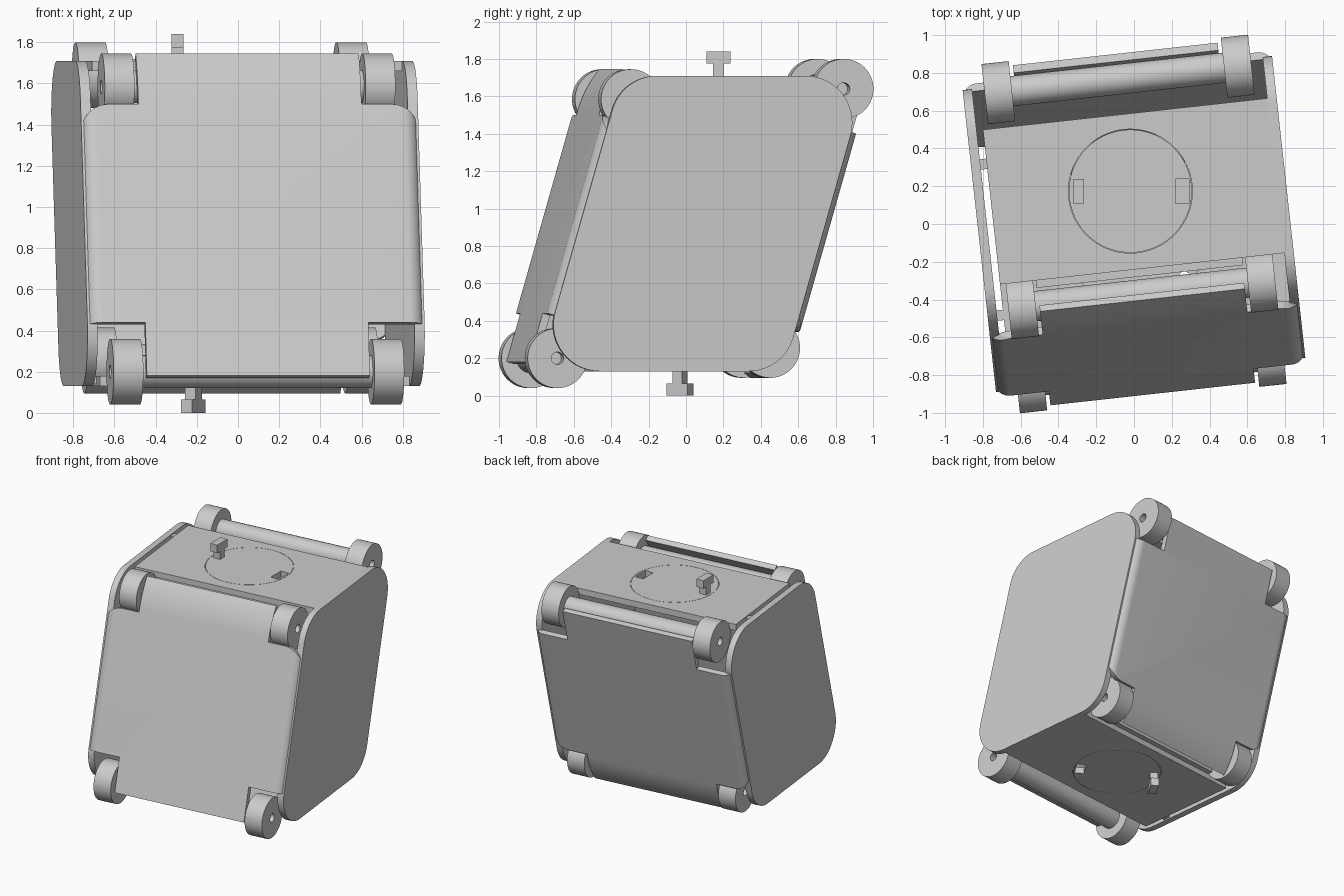
import bpy, bmesh, math
from mathutils import Matrix, Vector

old = bpy.data.objects.get("Cube")
if old:
    bpy.data.objects.remove(old, do_unlink=True)

grey = bpy.data.materials.new("light_grey")
grey.use_nodes = True
colour = (0.6, 0.6, 0.6, 1)
grey.diffuse_color = colour
grey.node_tree.nodes["Principled BSDF"].inputs["Base Color"].default_value = colour

TURN = math.radians(6.3)           # whole box is turned about z
LOW = Vector((0, -0.77, -0.72))    # lower front hinge
HIGH = Vector((0, -0.375, 0.665))  # upper front hinge
SPAN = (HIGH - LOW).length
LEAN = math.atan2(HIGH.y - LOW.y, HIGH.z - LOW.z)
BASE = Matrix.Translation((0, 0, 0.92)) @ Matrix.Rotation(TURN, 4, 'Z')
FLIP = Matrix.Rotation(math.pi, 4, 'X')
PANEL = Matrix.Translation(LOW) @ Matrix.Rotation(-LEAN, 4, 'X')
parts = []


def prism(name, pts, a, b, axis, keep=True):
    """Extrude a 2D outline from a to b along an axis."""
    place = {'x': lambda p, h: (h, p[0], p[1]),
             'y': lambda p, h: (p[0], h, p[1]),
             'z': lambda p, h: (p[0], p[1], h)}[axis]
    bm = bmesh.new()
    rings = [[bm.verts.new(place(p, h)) for p in pts] for h in (a, b)]
    for ring in rings:
        bm.faces.new(ring)
    n = len(pts)
    for i in range(n):
        j = (i + 1) % n
        bm.faces.new((rings[0][i], rings[0][j], rings[1][j], rings[1][i]))
    bmesh.ops.recalc_face_normals(bm, faces=bm.faces)
    mesh = bpy.data.meshes.new(name)
    bm.to_mesh(mesh)
    bm.free()
    mesh.materials.append(grey)
    obj = bpy.data.objects.new(name, mesh)
    bpy.context.collection.objects.link(obj)
    if keep:
        parts.append(obj)
    return obj


def rect(x0, x1, y0, y1):
    return [(x0, y0), (x1, y0), (x1, y1), (x0, y1)]


def circle(r, cy=0, n=64):
    return [(r * math.cos(2 * math.pi * i / n),
             cy + r * math.sin(2 * math.pi * i / n)) for i in range(n)]


def rounded(pts, radii, seg=10):
    """Fillet the corners of an outline."""
    out = []
    for i, p in enumerate(pts):
        p, r = Vector(p), radii[i]
        if not r:
            out.append(tuple(p))
            continue
        d0 = (Vector(pts[i - 1]) - p).normalized()
        d1 = (Vector(pts[(i + 1) % len(pts)]) - p).normalized()
        half_angle = math.acos(d0.dot(d1)) / 2
        centre = p + (d0 + d1).normalized() * r / math.sin(half_angle)
        start = p + d0 * r / math.tan(half_angle) - centre
        end = p + d1 * r / math.tan(half_angle) - centre
        sweep = math.atan2(start.x * end.y - start.y * end.x, start.dot(end))
        a0 = math.atan2(start.y, start.x)
        for k in range(seg + 1):
            a = a0 + sweep * k / seg
            out.append((centre.x + r * math.cos(a), centre.y + r * math.sin(a)))
    return out


def boolean(obj, cutter, op='DIFFERENCE'):
    cutter.hide_render = True
    mod = obj.modifiers.new("cut", 'BOOLEAN')
    mod.operation, mod.object, mod.solver = op, cutter, 'EXACT'
    bpy.context.view_layer.update()
    graph = bpy.context.evaluated_depsgraph_get()
    mesh = bpy.data.meshes.new_from_object(obj.evaluated_get(graph))
    obj.modifiers.clear()
    obj.data = mesh
    bpy.data.objects.remove(cutter, do_unlink=True)


def spin(pts, angle, cy):
    c, s = math.cos(angle), math.sin(angle)
    return [(c * x - s * y, cy + s * x + c * y) for x, y in pts]


def disc_set(name, angle):
    """Round insert with a slot and an opposite T-shaped hook."""
    cy = 0.175
    disc = prism(name + "_disc", circle(0.3255, cy, 96), 0.74, 0.79, 'z')
    slot = spin(rect(-0.31, -0.24, -0.065, 0.065), angle, cy)
    boolean(disc, prism("slot_cutter", slot, 0.7, 0.85, 'z', False))
    stem = spin(rect(0.245, 0.305, -0.03, 0.03), angle, cy)
    head = spin(rect(0.245, 0.305, -0.065, 0.065), angle, cy)
    return [disc,
            prism(name + "_hook_stem", stem, 0.75, 0.856, 'z'),
            prism(name + "_hook_head", head, 0.855, 0.92, 'z')]


# Leaning side plates with rounded corners
shear, hw, hh = math.tan(LEAN), 0.66, 0.79
side = rounded([(-hw - shear * hh, -hh), (hw - shear * hh, -hh),
                (hw + shear * hh, hh), (-hw + shear * hh, hh)], [0.25] * 4, 14)
for label, s in (("left", 1), ("right", -1)):
    plate = prism(label + "_side_plate", side, s * 0.774, s * 0.824, 'x')
    plate.matrix_world = BASE

# Parts shared by the front/top half and the back/bottom half
half = []

# Wide panel: a shell with rolled side edges, trimmed to its outline
FACE, BACK = -0.125, -0.083
shell = [(-0.824, FACE), (0.824, FACE), (0.824, -0.048), (0.775, -0.048),
         (0.775, BACK), (-0.775, BACK), (-0.775, -0.048), (-0.824, -0.048)]
panel = prism("front_panel", rounded(shell, [0.075, 0.075] + [0] * 6), 0, SPAN, 'z')
trim = rounded([(-0.83, 0.214), (0.83, 0.214), (0.83, 1.316), (-0.83, 1.316)],
               [0, 0, 0.14, 0.14])
boolean(panel, prism("trim_cutter", trim, -0.3, 0.1, 'y', False), 'INTERSECT')
half.append((panel, PANEL))

# Narrow leaf, bending gently over the upper hinge
R, bend = 0.6, SPAN - 0.098
arc = [math.radians(24 * k / 10) for k in range(11)]


def bent(r):
    return [(FACE + R - r * math.cos(a), bend + r * math.sin(a)) for a in arc]


leaf = [(FACE, -0.056)] + bent(R) + bent(R - 0.042)[::-1] + [(BACK, -0.056)]
half.append((prism("front_leaf", leaf, -0.545, 0.545, 'x'), PANEL))

# Hinge bars and bored rollers
for label, c in (("lower", LOW), ("upper", HIGH)):
    at = Matrix.Translation(c)
    half.append((prism(label + "_hinge_bar", circle(0.08), -0.58, 0.58, 'x'), at))
    for hand, s in (("left", 1), ("right", -1)):
        roller = prism(label + "_roller_" + hand, circle(0.16), s * 0.565, s * 0.71, 'x')
        boolean(roller, prism("bore_cutter", circle(0.033, n=32),
                              s * 0.6, s * 0.8, 'x', False))
        half.append((roller, at))

# Top plate with a round opening, a front strip and a side spacer
top = prism("top_plate", rect(-0.74, 0.774, -0.24, 0.584), 0.74, 0.79, 'z')
boolean(top, prism("hole_cutter", circle(0.328, 0.175, 96), 0.7, 0.85, 'z', False))
half.append((top, Matrix()))
half.append((prism("plate_strip", rect(-0.55, 0.55, -0.28, -0.23), 0.69, 0.745, 'z'), Matrix()))
half.append((prism("side_spacer", rect(-0.775, -0.735, 0.375, 0.43), 0.74, 0.78, 'z'), Matrix()))

# Second half is the first turned over about the width axis
swap = (("front", "back"), ("top", "bottom"), ("upper", "back_lower"),
        ("lower", "back_upper"), ("plate", "bottom"), ("side", "bottom"))
for obj, local in half:
    twin = obj.copy()
    for a, b in swap:
        if a in obj.name:
            twin.name = obj.name.replace(a, b)
            break
    bpy.context.collection.objects.link(twin)
    obj.matrix_world = BASE @ local
    twin.matrix_world = BASE @ FLIP @ local

# Round inserts, each turned to its own angle
for obj in disc_set("top", math.pi - TURN):
    obj.matrix_world = BASE
for obj in disc_set("bottom", -math.radians(142.7)):
    obj.matrix_world = BASE @ FLIP

# Smooth curved faces, keep edges sharp
bpy.ops.object.select_all(action='DESELECT')
for obj in parts:
    obj.select_set(True)
bpy.context.view_layer.objects.active = parts[0]
bpy.ops.object.shade_smooth_by_angle(angle=math.radians(30))
